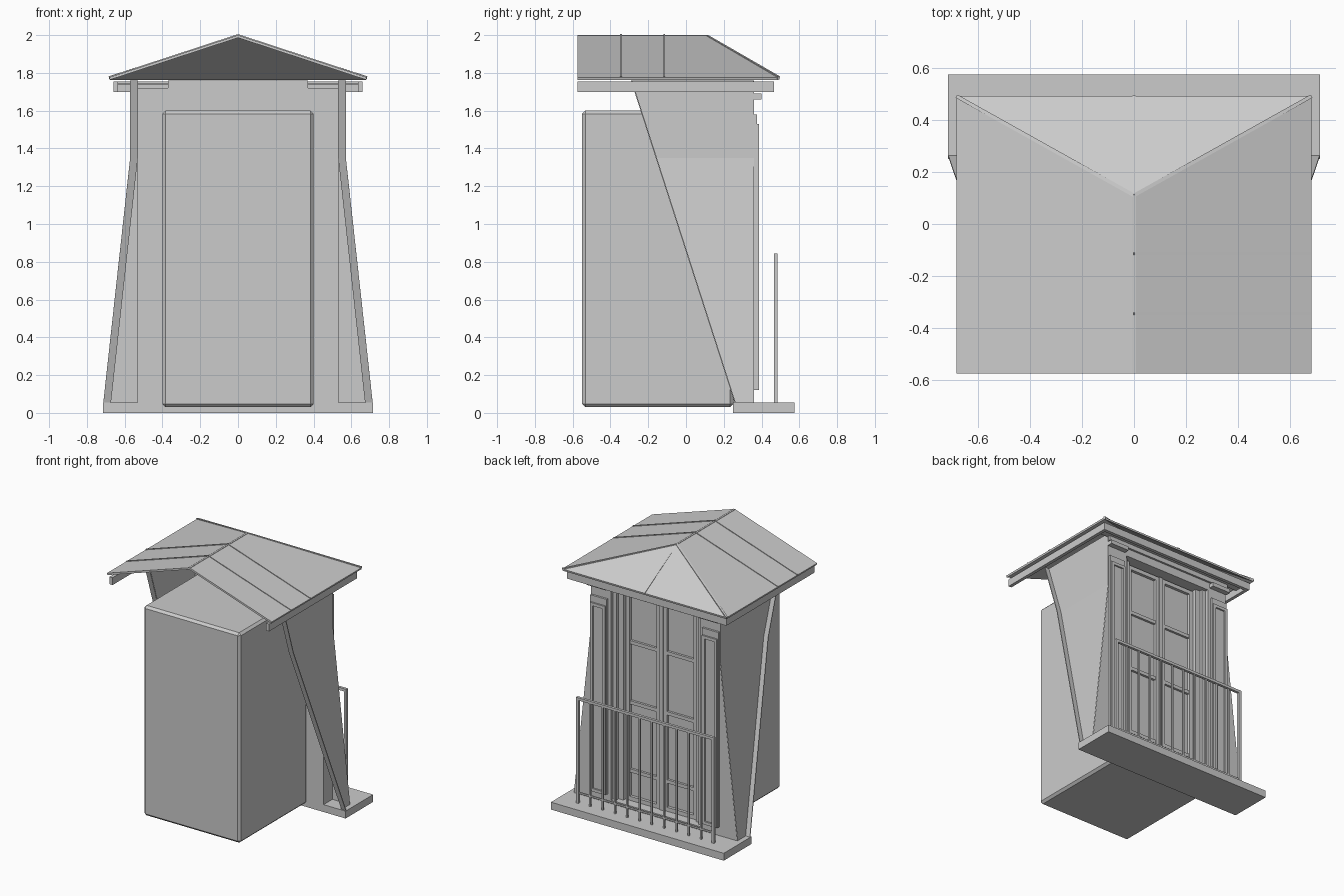
import bpy, bmesh
from mathutils import Vector

cube = bpy.data.objects.get("Cube")
if cube:
    bpy.data.objects.remove(cube, do_unlink=True)

grey = bpy.data.materials.new("plain_grey")
grey.use_nodes = True
grey.diffuse_color = (0.6, 0.6, 0.6, 1)
grey.node_tree.nodes["Principled BSDF"].inputs["Base Color"].default_value = (0.6, 0.6, 0.6, 1)


def finish(name, bm):
    mesh = bpy.data.meshes.new(name)
    bmesh.ops.recalc_face_normals(bm, faces=bm.faces)
    bm.to_mesh(mesh)
    bm.free()
    mesh.materials.append(grey)
    ob = bpy.data.objects.new(name, mesh)
    bpy.context.scene.collection.objects.link(ob)
    return ob


def add_box(bm, x, y, z):
    """Add a box given its (min, max) range on each axis."""
    vs = bmesh.ops.create_cube(bm, size=1)["verts"]
    for v in vs:
        v.co = [sum(r) / 2 + c * (r[1] - r[0]) for r, c in zip((x, y, z), v.co)]


def boxes(name, *ranges, mirror=False):
    bm = bmesh.new()
    for x, y, z in ranges:
        add_box(bm, x, y, z)
        if mirror:
            add_box(bm, (-x[1], -x[0]), y, z)
    return finish(name, bm)


def frame(x, y, z, w):
    """Four boxes forming a rectangular frame in the xz plane."""
    return [((x[0], x[0] + w), y, z), ((x[1] - w, x[1]), y, z),
            ((x[0] + w, x[1] - w), y, (z[0], z[0] + w)),
            ((x[0] + w, x[1] - w), y, (z[1] - w, z[1]))]


def sheet(name, polys, thickness, offset=-1):
    bm = bmesh.new()
    for poly in polys:
        bm.faces.new([bm.verts.new(p) for p in poly])
    bmesh.ops.remove_doubles(bm, verts=bm.verts, dist=0.0005)
    ob = finish(name, bm)
    mod = ob.modifiers.new("thickness", "SOLIDIFY")
    mod.thickness = thickness
    mod.offset = offset
    return ob


def bar(name, a, b, w, h):
    """A straight rib of rectangular section between two points."""
    a, b = Vector(a), Vector(b)
    d = (b - a).normalized()
    side = d.cross(Vector((0, 0, 1))).normalized() * w / 2
    up = side.cross(d).normalized() * h / 2
    bm = bmesh.new()
    ends = [[bm.verts.new(p + side * s + up * t) for s, t in ((-1, -1), (1, -1), (1, 1), (-1, 1))]
            for p in (a, b)]
    bm.faces.new(ends[0])
    bm.faces.new(ends[1])
    for i in range(4):
        j = (i + 1) % 4
        bm.faces.new((ends[0][i], ends[0][j], ends[1][j], ends[1][i]))
    return finish(name, bm)


# Room block with chamfered edges, and balcony slab
block = boxes("room_block", ((-0.4, 0.4), (-0.55, 0.25), (0.03, 1.6)))
bev = block.modifiers.new("chamfer", "BEVEL")
bev.width = 0.017
bev.segments = 1
boxes("balcony_slab", ((-0.715, 0.715), (0.25, 0.575), (0, 0.055)))

# Flared side cheeks with an outward flange along the sloping front edge
LEVELS = [(0.675, 0.055), (0.533, 1.35), (0.533, 1.76)]
BACK = 0.357


def slope_y(z):
    return 0.26 - (z - 0.055) * 0.322


for s, side in ((1, "left"), (-1, "right")):
    cheek, flange = [], []
    for (x0, z0), (x1, z1) in zip(LEVELS, LEVELS[1:]):
        y0, y1 = slope_y(z0), slope_y(z1)
        cheek.append([(s * x0, y0, z0), (s * x0, BACK, z0), (s * x1, BACK, z1), (s * x1, y1, z1)])
        flange.append([(s * x0, y0, z0), (s * (x0 + 0.038), y0, z0),
                       (s * (x1 + 0.038), y1, z1), (s * x1, y1, z1)])
    sheet(side + "_cheek", cheek, 0.005, 0)
    sheet(side + "_cheek_flange", flange, 0.006, 0)
    sheet(side + "_flare_infill", [[(s * 0.53, BACK, 0.055), (s * 0.675, BACK, 0.055),
                                    (s * 0.533, BACK, 1.35)]], 0.005, 0)

# Facade with a deep window opening
boxes("facade_jambs", ((0.37, 0.533), (0.25, 0.36), (0.055, 1.72)), mirror=True)
boxes("facade_lintel", ((-0.37, 0.37), (0.25, 0.36), (1.64, 1.76)))
boxes("window_casing", ((0.3, 0.37), (0.25, 0.31), (0.055, 1.64)),
      ((0.34, 0.37), (0.31, 0.335), (0.055, 1.64)), mirror=True)

# Pilasters with raised panel frames and capitals
boxes("pilaster_boards", ((0.395, 0.53), (0.36, 0.375), (0.12, 1.58)), mirror=True)
boxes("pilaster_frames", *frame((0.4, 0.525), (0.375, 0.387), (0.12, 1.53), 0.022), mirror=True)
boxes("pilaster_capitals", ((0.385, 0.54), (0.36, 0.4), (1.66, 1.69)), mirror=True)

# Double window with framed leaves and crossbars
boxes("window_glass", ((-0.3, 0.3), (0.25, 0.265), (0.055, 1.64)))
leaf = frame((0.012, 0.295), (0.265, 0.287), (0.08, 1.63), 0.03)
leaf += [((0.04, 0.267), (0.265, 0.282), (z - 0.013, z + 0.013)) for z in (0.3, 0.81, 1.26)]
boxes("window_leaves", *leaf, mirror=True)
boxes("window_mullion", ((-0.015, 0.015), (0.265, 0.295), (0.06, 1.63)))
boxes("window_sill", ((-0.37, 0.37), (0.25, 0.36), (0.055, 0.08)))

# Balcony railing
rail_y = (0.465, 0.485)
boxes("railing_posts", ((0.55, 0.57), rail_y, (0.055, 0.845)), mirror=True)
boxes("railing_rails", ((-0.57, 0.57), rail_y, (0.825, 0.845)),
      ((-0.57, 0.57), (0.47, 0.48), (0.125, 0.137)))
step = 1.12 / 11
boxes("railing_balusters", *[((-0.566 + step * i, -0.554 + step * i), (0.469, 0.481), (0.055, 0.83))
                             for i in range(1, 11)])

# Eaves: fascia boards, back soffit and crown mouldings
boxes("side_fascia", ((0.635, 0.66), (-0.575, 0.465), (1.7, 1.755)), mirror=True)
boxes("back_fascia", ((-0.635, 0.635), (0.44, 0.465), (1.7, 1.755)))
boxes("back_soffit", ((-0.635, 0.635), (0.35, 0.44), (1.735, 1.745)))
boxes("frieze_moulding", ((-0.535, 0.535), (0.36, 0.375), (1.7, 1.735)))

# Hipped roof, open at the front
EX, EY, EZ, FY, RY, RZ = 0.68, 0.49, 1.77, -0.575, 0.11, 1.993
ridge = (0, RY, RZ)
slopes = [[(s * EX, FY, EZ), (s * EX, EY, EZ), ridge, (0, FY, RZ)] for s in (1, -1)]
slopes.append([(EX, EY, EZ), (-EX, EY, EZ), ridge])
roof = sheet("roof_sheet", slopes, 0.014, 0)

# Roof ridge, hip and seam ribs
bar("ridge_rib", (0, FY, RZ), ridge, 0.014, 0.014)
for s, side in ((1, "left"), (-1, "right")):
    bar(side + "_hip_rib", ridge, (s * EX, EY, EZ + 0.004), 0.014, 0.016)
    for n, y in enumerate((-0.115, -0.345)):
        bar(f"{side}_seam_rib_{n + 1}", (0, y, RZ + 0.006), (s * EX, y, EZ + 0.006), 0.01, 0.012)
bar("hip_center_rib", ridge, (0, EY, EZ + 0.004), 0.01, 0.014)
